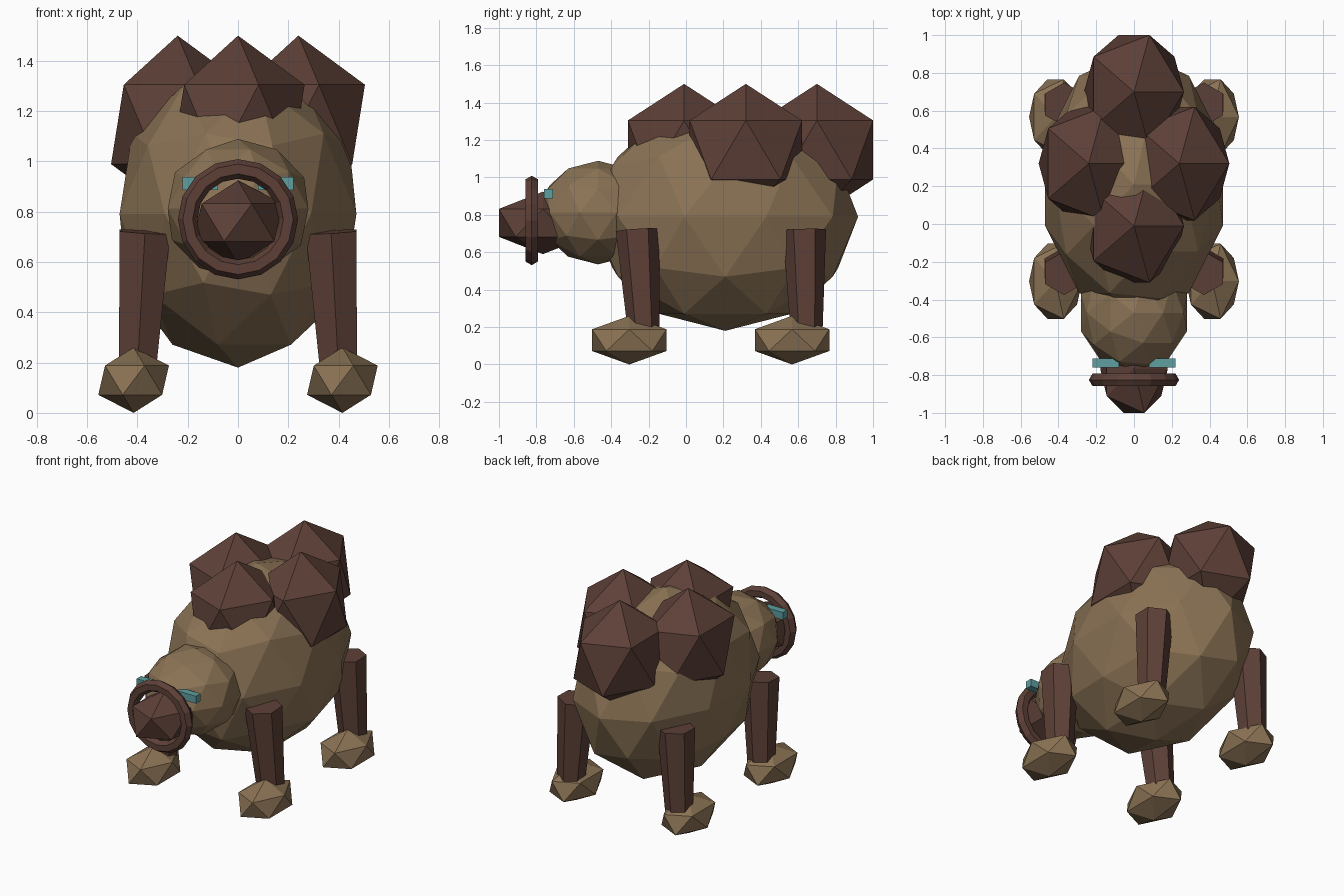
import bpy
from mathutils import Vector

if "Cube" in bpy.data.objects:
    bpy.data.objects.remove(bpy.data.objects["Cube"])


def material(name, rgb):
    m = bpy.data.materials.new(name)
    m.diffuse_color = (*rgb, 1.0)
    m.use_nodes = True
    m.node_tree.nodes["Principled BSDF"].inputs["Base Color"].default_value = m.diffuse_color
    return m


TAN = material("tan_hide", (0.258, 0.171, 0.091))
BROWN = material("dark_brown", (0.109, 0.051, 0.038))
TEAL = material("teal", (0.114, 0.342, 0.352))


def finish(name, mat):
    ob = bpy.context.object
    ob.name = name
    ob.data.name = name
    ob.data.materials.append(mat)
    return ob


def ball(name, mat, centre, radii, subdivisions=1):
    """Faceted ellipsoid."""
    bpy.ops.mesh.primitive_ico_sphere_add(
        subdivisions=subdivisions, radius=1, location=centre)
    bpy.context.object.scale = radii
    return finish(name, mat)


def leg(name, top, bottom):
    """Tapered six-sided post between two points."""
    top, bottom = Vector(top), Vector(bottom)
    axis = top - bottom
    bpy.ops.mesh.primitive_cone_add(
        vertices=6, radius1=0.085, radius2=0.116, depth=axis.length,
        location=(top + bottom) / 2)
    ob = finish(name, BROWN)
    ob.rotation_euler = Vector((0, 0, 1)).rotation_difference(axis).to_euler()


# Body and head
ball("body", TAN, (0, 0.21, 0.79), (0.495, 0.71, 0.61), 2)
ball("head", TAN, (0, -0.47, 0.812), (0.294, 0.32, 0.277), 2)

# Snout with a ring around it
ball("snout", BROWN, (0, -0.765, 0.757), (0.2, 0.277, 0.167))
bpy.ops.mesh.primitive_torus_add(
    major_segments=16, minor_segments=6, major_radius=0.2, minor_radius=0.039,
    location=(0, -0.825, 0.77), rotation=(1.5708, 0, 0))
finish("snout_ring", BROWN)

# Lumps on the back: front, rear and one on each side
for name, x, y in (("front", 0, -0.01), ("rear", 0, 0.70),
                   ("left", -0.24, 0.32), ("right", 0.24, 0.32)):
    ball(f"back_lump_{name}", BROWN, (x, y, 1.147), (0.296, 0.353, 0.353))

for side, s in (("left", -1), ("right", 1)):
    # Eyes
    bpy.ops.mesh.primitive_cube_add(size=1, location=(s * 0.15, -0.735, 0.912))
    bpy.context.object.scale = (0.14, 0.048, 0.05)
    finish(f"eye_{side}", TEAL)
    # Legs and feet
    for end, top_y, low_y, foot_y in (("front", -0.26, -0.225, -0.303),
                                      ("rear", 0.633, 0.645, 0.567)):
        leg(f"{end}_leg_{side}", (s * 0.37, top_y, 0.72), (s * 0.4, low_y, 0.17))
        ball(f"{end}_foot_{side}", TAN, (s * 0.415, foot_y, 0.13),
             (0.157, 0.234, 0.13))
